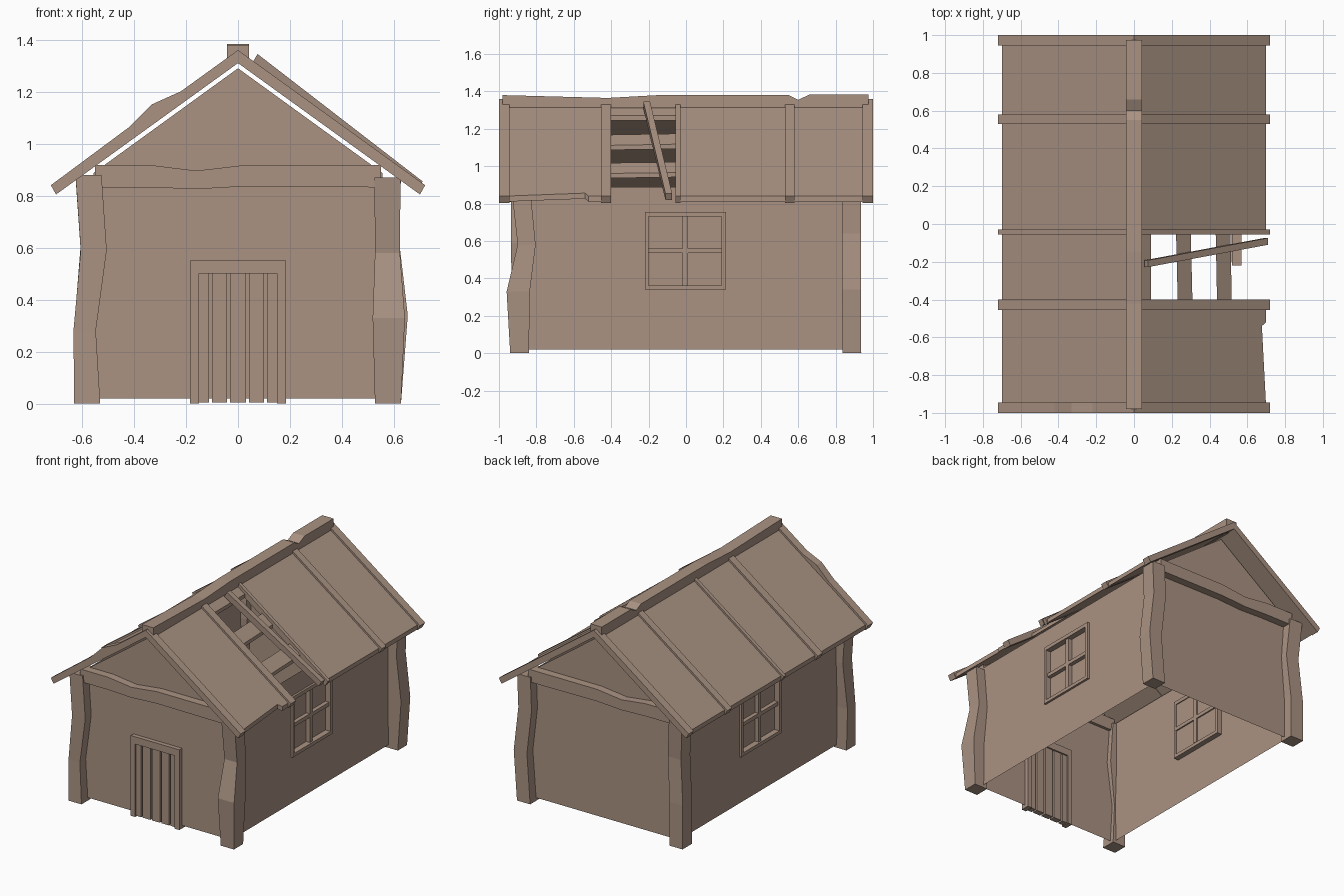
import bpy, bmesh
from mathutils import Vector

if "Cube" in bpy.data.objects:
    bpy.data.objects.remove(bpy.data.objects["Cube"])

wood = bpy.data.materials.new("weathered brown")
wood.diffuse_color = (0.40, 0.288, 0.225, 1)
wood.use_nodes = True
wood.node_tree.nodes["Principled BSDF"].inputs["Base Color"].default_value = wood.diffuse_color
SLOPE = 0.722      # roof fall per unit of x
WX, WY = 0.555, 0.87   # wall planes


def make(name, verts, faces, closed=True):
    bm = bmesh.new()
    vs = [bm.verts.new(v) for v in verts]
    for f in faces:
        bm.faces.new([vs[i] for i in f])
    if closed:
        bmesh.ops.recalc_face_normals(bm, faces=bm.faces[:])
    me = bpy.data.meshes.new(name)
    bm.to_mesh(me)
    bm.free()
    me.materials.append(wood)
    ob = bpy.data.objects.new(name, me)
    bpy.context.collection.objects.link(ob)
    return ob


def loft(name, rings):
    """Closed solid through rings of equal length."""
    n = len(rings[0])
    verts = [p for r in rings for p in r]
    faces = [list(range(n)), [len(verts) - n + i for i in range(n)]]
    for k in range(len(rings) - 1):
        for i in range(n):
            j = (i + 1) % n
            faces.append([k * n + i, k * n + j, (k + 1) * n + j, (k + 1) * n + i])
    return make(name, verts, faces)


def box(name, x0, x1, y0, y1, z0, z1):
    return loft(name, [[(x0, y0, z), (x1, y0, z), (x1, y1, z), (x0, y1, z)] for z in (z0, z1)])


def slab(name, outline, top, thick):
    """Sheet following the roof slope, outline seen from above."""
    return loft(name, [[(x, y, t - SLOPE * abs(x)) for x, y in outline] for t in (top - thick, top)])


def rafter(name, side, y0, y1, bumps=((0.0, 0), (0.72, 0)), top=1.36, thick=0.05):
    """Batten running down the slope; bumps are (x, lift)."""
    rings = []
    for x, lift in bumps:
        zt = top - SLOPE * x + lift
        xb = x - 0.02 if x > 0.7 else x
        zb = top - thick - SLOPE * xb
        rings.append([(side * x, y0, zt), (side * x, y1, zt), (side * xb, y1, zb), (side * xb, y0, zb)])
    return loft(name, rings)


# front and back walls with gables
for s, label in ((-1, "front"), (1, "back")):
    pts = [(-WX, s * WY, 0.02), (WX, s * WY, 0.02), (WX, s * WY, 0.888), (0, s * WY, 1.29), (-WX, s * WY, 0.888)]
    make(label + "_wall", pts if s < 0 else pts[::-1], [range(5)], False)

# side walls with window openings, and windows
ys, zs = (-WY, -0.21, 0.20, WY), (0.02, 0.345, 0.75, 0.888)
for s, label in ((-1, "left"), (1, "right")):
    verts = [(s * WX, y, z) for z in zs for y in ys]
    faces = []
    for r in range(3):
        for c in range(3):
            if (r, c) != (1, 1):
                f = [r * 4 + c, r * 4 + c + 1, r * 4 + c + 5, r * 4 + c + 4]
                faces.append(f if s > 0 else f[::-1])
    make(label + "_wall", verts, faces, False)
    a, b = sorted((s * 0.518, s * 0.57))
    for i, (y0, y1, z0, z1) in enumerate([(-0.22, -0.20, 0.34, 0.755), (0.19, 0.215, 0.34, 0.755),
                                          (-0.20, 0.19, 0.34, 0.363), (-0.20, 0.19, 0.73, 0.755)]):
        box(f"{label}_window_frame_{i}", a, b, y0, y1, z0, z1)
    a, b = sorted((s * 0.515, s * 0.558))
    box(label + "_window_upright_bar", a, b, -0.018, 0.01, 0.363, 0.73)
    box(label + "_window_cross_bar", a, b, -0.20, 0.19, 0.535, 0.56)
    a, b = sorted((s * 0.524, s * 0.53))
    box(label + "_window_pane", a, b, -0.20, 0.19, 0.363, 0.73)

# crooked corner posts: (z, x centre, y centre, half width)
posts = {
    "front_left_post": [(0, -0.58, -0.89, 0.05), (0.28, -0.59, -0.89, 0.043), (0.59, -0.555, -0.885, 0.05), (0.88, -0.575, -0.885, 0.05)],
    "front_right_post": [(0, 0.577, -0.89, 0.05), (0.33, 0.58, -0.897, 0.062), (0.58, 0.575, -0.852, 0.048), (0.87, 0.575, -0.882, 0.05)],
    "back_right_post": [(0, 0.577, 0.887, 0.05), (0.34, 0.603, 0.885, 0.05), (0.64, 0.568, 0.885, 0.05), (0.87, 0.577, 0.885, 0.05)],
    "back_left_post": [(0, -0.58, 0.887, 0.05), (0.3, -0.58, 0.885, 0.05), (0.6, -0.556, 0.87, 0.05), (0.87, -0.575, 0.885, 0.05)],
}
for name, levels in posts.items():
    loft(name, [[(x - h, y - h, z), (x + h, y - h, z), (x + h, y + h, z), (x - h, y + h, z)] for z, x, y, h in levels])

# sagging tie beams across the gables
for s, label in ((-1, "front"), (1, "back")):
    path = [(-0.55, 0.832, 0.918), (-0.34, 0.832, 0.918), (-0.16, 0.825, 0.896), (0.03, 0.836, 0.918), (0.55, 0.832, 0.918)]
    loft(label + "_tie_beam", [[(x, s * 0.85, b), (x, s * 0.925, b), (x, s * 0.925, t), (x, s * 0.85, t)] for x, b, t in path])

# plank door
for s in (-1, 1):
    a, b = sorted((s * 0.15, s * 0.185))
    box("door_jamb", a, b, -0.90, -0.84, 0, 0.50)
box("door_lintel", -0.185, 0.185, -0.90, -0.84, 0.50, 0.55)
for x0, x1 in ((-0.15, -0.112), (-0.1, -0.042), (-0.03, 0.03), (0.042, 0.1), (0.112, 0.15)):
    box("door_plank", x0, x1, -0.89, -0.85, 0.005, 0.50)

# roof sheets, the right side broken open
slab("left_roof", [(0, -0.98), (-0.70, -0.98), (-0.70, 0.98), (0, 0.98)], 1.345, 0.03)
slab("right_roof_front", [(0, -0.98), (0.70, -0.98), (0.677, -0.54), (0.70, -0.52), (0.70, -0.42), (0, -0.42)], 1.345, 0.03)
slab("right_roof_back", [(0, -0.045), (0.70, -0.045), (0.70, 0.98), (0, 0.98)], 1.345, 0.03)

# roof battens
for i, (y0, y1) in enumerate([(-1, -0.945), (-0.455, -0.40), (-0.055, -0.03), (0.53, 0.58), (0.945, 1)]):
    rafter(f"right_batten_{i}", 1, y0, y1)
    if i == 0:
        rafter("left_batten_0", -1, y0, y1, ((0, 0), (0.22, 0), (0.33, 0.03), (0.42, 0.006), (0.72, 0)))
    else:
        rafter(f"left_batten_{i}", -1, y0, y1)

# slats seen through the hole
for i, (x0, x1, w) in enumerate([(0.03, 0.09, 0), (0.232, 0.30, 0.01), (0.44, 0.51, 0.008)]):
    slab(f"roof_slat_{i}", [(x0, -0.43), (x1 + w, -0.43), (x1, -0.02), (x0 - w, -0.02)], 1.335, 0.025)

# loose slipped plank
rings = []
for x, y, z in ((0.075, -0.21, 1.345), (0.71, -0.092, 0.855)):
    rings.append([(x, y - 0.018, z), (x, y + 0.018, z), (x - 0.02, y + 0.018, z - 0.035), (x - 0.02, y - 0.018, z - 0.035)])
loft("loose_plank", rings)

# worn ridge beam
path = [(-0.98, 1.38), (-0.42, 1.365), (-0.15, 1.38), (0.55, 1.38), (0.60, 1.355), (0.66, 1.383), (0.975, 1.383)]
loft("ridge_beam", [[(-0.043, y, 1.31), (0.043, y, 1.31), (0.043, y, t), (-0.043, y, t)] for y, t in path])
